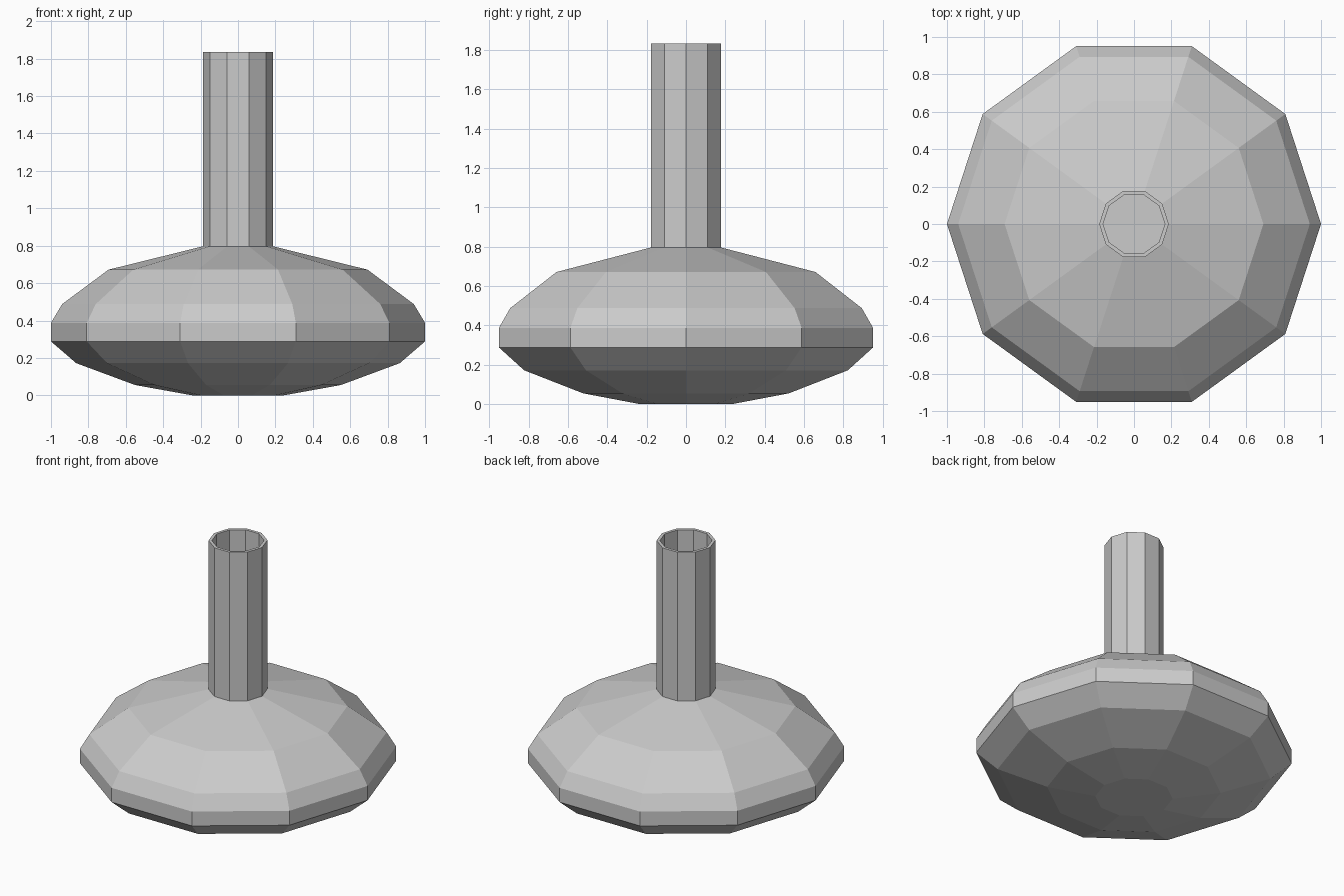
import bpy, bmesh, math

if "Cube" in bpy.data.objects:
    bpy.data.objects.remove(bpy.data.objects["Cube"])

SIDES = 10


def lathe(name, profile):
    """Revolve (radius, z) points into a faceted shell, capping both ends."""
    bm = bmesh.new()
    rings = []
    for r, z in profile:
        rings.append([bm.verts.new((r * math.cos(math.tau * i / SIDES),
                                    r * math.sin(math.tau * i / SIDES), z))
                      for i in range(SIDES)])
    for a, b in zip(rings, rings[1:]):
        for i in range(SIDES):
            j = (i + 1) % SIDES
            bm.faces.new((a[i], a[j], b[j], b[i]))
    bm.faces.new(rings[0][::-1])
    bm.faces.new(rings[-1])
    bmesh.ops.recalc_face_normals(bm, faces=bm.faces[:])
    mesh = bpy.data.meshes.new(name)
    bm.to_mesh(mesh)
    bm.free()
    obj = bpy.data.objects.new(name, mesh)
    bpy.context.collection.objects.link(obj)
    return obj


# Outside of the flask: wide squat bowl, then straight neck
outer = [(0.245, 0.0), (0.55, 0.055), (0.865, 0.172), (1.0, 0.288),
         (1.0, 0.388), (0.94, 0.488), (0.692, 0.672), (0.186, 0.797),
         (0.186, 1.835)]

# Inside wall: thin rim, down the neck and round the hollow bowl
inner = [(0.165, 1.835), (0.165, 0.78), (0.68, 0.652), (0.925, 0.476),
         (0.98, 0.382), (0.98, 0.298), (0.857, 0.19), (0.545, 0.075),
         (0.243, 0.02)]

lathe("flask", outer + inner)
